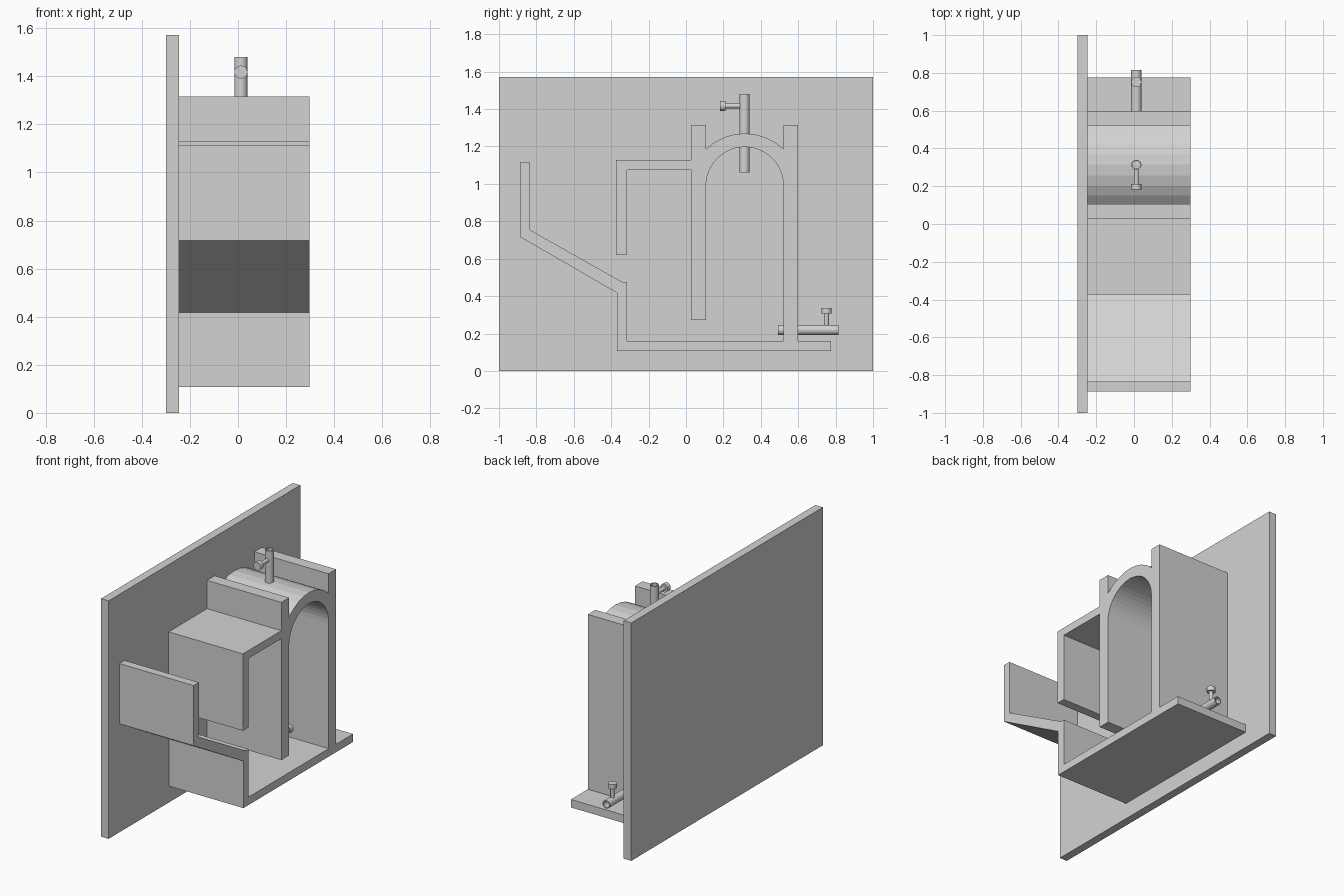
import bpy, bmesh, math
from mathutils import Vector

if "Cube" in bpy.data.objects:
    bpy.data.objects.remove(bpy.data.objects["Cube"])

grey = bpy.data.materials.new("plain grey")
grey.diffuse_color = (0.65, 0.65, 0.65, 1)
grey.use_nodes = True
grey.node_tree.nodes["Principled BSDF"].inputs["Base Color"].default_value = grey.diffuse_color


def finish(name, bm, smooth=False):
    bmesh.ops.recalc_face_normals(bm, faces=bm.faces[:])
    me = bpy.data.meshes.new(name)
    bm.to_mesh(me)
    bm.free()
    me.materials.append(grey)
    ob = bpy.data.objects.new(name, me)
    bpy.context.collection.objects.link(ob)
    if smooth:
        bpy.ops.object.select_all(action='DESELECT')
        ob.select_set(True)
        bpy.context.view_layer.objects.active = ob
        bpy.ops.object.shade_smooth_by_angle(angle=math.radians(35))
    return ob


def extrude_profile(name, pts, x0, x1):
    """Extrude a closed (y, z) outline along x."""
    bm = bmesh.new()
    face = bm.faces.new([bm.verts.new((x0, y, z)) for y, z in pts])
    new = bmesh.ops.extrude_face_region(bm, geom=[face], use_keep_orig=True)["geom"]
    bmesh.ops.translate(bm, vec=(x1 - x0, 0, 0),
                        verts=[g for g in new if isinstance(g, bmesh.types.BMVert)])
    return finish(name, bm)


def turned(name, start, end, rings, closed=False, n=32):
    """Lathe (radius, distance) rings around the line from start to end."""
    start, end = Vector(start), Vector(end)
    axis = (end - start).normalized()
    rot = Vector((0, 0, 1)).rotation_difference(axis)
    bm = bmesh.new()
    loops = []
    for r, d in rings:
        loops.append([bm.verts.new(start + rot @ Vector((
            r * math.cos(2 * math.pi * i / n), r * math.sin(2 * math.pi * i / n), d)))
            for i in range(n)])
    pairs = list(zip(loops, loops[1:]))
    if closed:
        pairs.append((loops[-1], loops[0]))
    else:
        bm.faces.new(loops[0])
        bm.faces.new(loops[-1])
    for a, b in pairs:
        for i in range(n):
            j = (i + 1) % n
            bm.faces.new((a[i], a[j], b[j], b[i]))
    return finish(name, bm, True)


def pipe(name, start, end, r=0.027, inner=0.02):
    length = (Vector(end) - Vector(start)).length
    turned(name, start, end, [(r, 0), (r, length), (inner, length), (inner, 0)], True)


def valve(name, start, end, head=0.03):
    length = (Vector(end) - Vector(start)).length
    turned(name, start, end, [(0.013, 0), (0.013, length - head),
                              (0.027, length - head), (0.027, length)])


def arc(cy, cz, r, a0, a1, n):
    return [(cy + r * math.cos(math.radians(a0 + (a1 - a0) * i / n)),
             cz + r * math.sin(math.radians(a0 + (a1 - a0) * i / n)))
            for i in range(n + 1)]


# backing panel
extrude_profile("back_panel", [(-1, 0), (1, 0), (1, 1.572), (-1, 1.572)], -0.30, -0.245)

# trough, hood and arched chamber as one continuous section
outline = [(-0.888, 1.115), (-0.834, 1.115), (-0.834, 0.754), (-0.342, 0.476),
           (-0.315, 0.476), (-0.315, 0.16), (0.521, 0.16)]
outline += arc(0.314, 0.99, 0.207, 0, 180, 24)            # chamber inside
outline += [(0.107, 0.273), (0.027, 0.273), (0.027, 1.075), (-0.315, 1.075),
            (-0.315, 0.62), (-0.374, 0.62), (-0.374, 1.128), (0.027, 1.128),
            (0.027, 1.315), (0.107, 1.315)]
outline += arc(0.314, 0.973, 0.297, 134.2, 45.8, 8)       # chamber roof
outline += [(0.521, 1.315), (0.599, 1.315), (0.599, 0.16), (0.775, 0.16),
            (0.775, 0.107), (-0.369, 0.107), (-0.369, 0.417), (-0.888, 0.717)]
extrude_profile("chamber_and_trough", outline, -0.245, 0.298)

# outlet pipe with valve on the roof
X = 0.012
pipe("top_pipe", (X, 0.313, 1.06), (X, 0.313, 1.48))
valve("top_valve", (X, 0.29, 1.417), (X, 0.182, 1.417))

# drain pipe with valve low at the back
pipe("drain_pipe", (X, 0.492, 0.219), (X, 0.815, 0.219))
valve("drain_valve", (X, 0.751, 0.242), (X, 0.751, 0.337))
